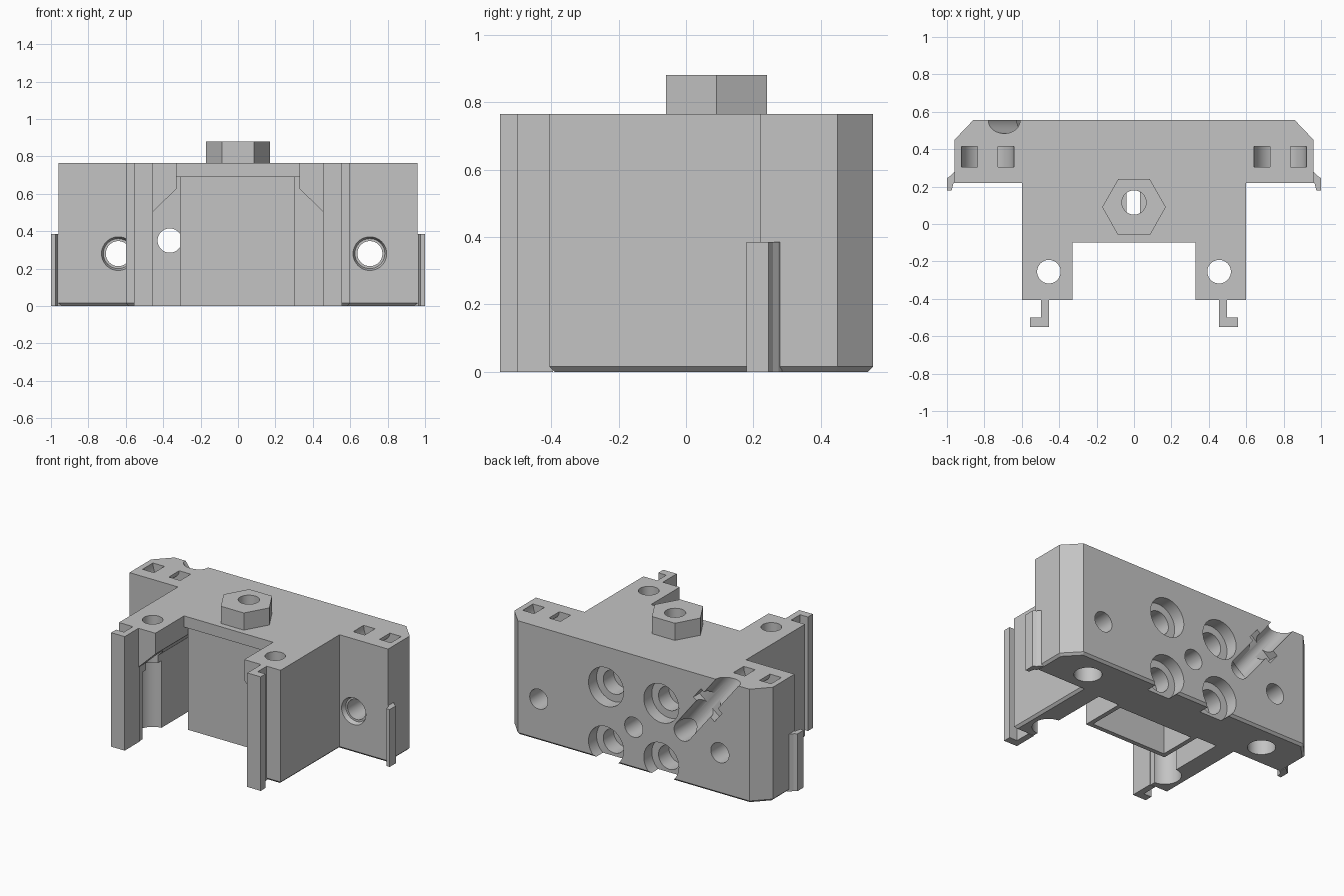
import bpy, bmesh, math
from mathutils import Matrix, Vector

cube = bpy.data.objects.get("Cube")
if cube:
    bpy.data.objects.remove(cube, do_unlink=True)

grey = bpy.data.materials.new("plain grey")
grey.use_nodes = True
grey.diffuse_color = (0.55, 0.55, 0.55, 1)
grey.node_tree.nodes["Principled BSDF"].inputs["Base Color"].default_value = (0.55, 0.55, 0.55, 1)

HEIGHT = 0.765


def make_object(name, bm):
    bmesh.ops.recalc_face_normals(bm, faces=bm.faces)
    mesh = bpy.data.meshes.new(name)
    bm.to_mesh(mesh)
    bm.free()
    mesh.materials.append(grey)
    ob = bpy.data.objects.new(name, mesh)
    bpy.context.collection.objects.link(ob)
    return ob


def prism(name, points, low, high, axis="Z", chamfer=0):
    """Extrude an outline along z, or an x-z outline along y."""
    bm = bmesh.new()
    if axis == "Z":
        verts = [bm.verts.new((a, b, low)) for a, b in points]
        step = (0, 0, high - low)
    else:
        verts = [bm.verts.new((a, low, b)) for a, b in points]
        step = (0, high - low, 0)
    face = bm.faces.new(verts)
    top = bmesh.ops.extrude_face_region(bm, geom=[face])["geom"]
    bmesh.ops.translate(bm, vec=step, verts=[g for g in top if isinstance(g, bmesh.types.BMVert)])
    if chamfer:
        edges = [e for e in bm.edges if all(v.co.z < low + 0.001 for v in e.verts)]
        bmesh.ops.bevel(bm, geom=edges, offset=chamfer, segments=1, affect="EDGES")
    return make_object(name, bm)


def box(name, x0, x1, y0, y1, z0, z1):
    return prism(name, [(x0, y0), (x1, y0), (x1, y1), (x0, y1)], z0, z1)


def rod(name, start, end, radius, end_radius=None, sides=40):
    a, b = Vector(start), Vector(end)
    d = b - a
    bm = bmesh.new()
    bmesh.ops.create_cone(bm, cap_ends=True, segments=sides, radius1=radius,
                          radius2=radius if end_radius is None else end_radius, depth=d.length)
    turn = Vector((0, 0, 1)).rotation_difference(d.normalized()).to_matrix().to_4x4()
    bmesh.ops.transform(bm, matrix=Matrix.Translation((a + b) / 2) @ turn, verts=bm.verts)
    return make_object(name, bm)


def combine(target, other, operation="DIFFERENCE"):
    other.hide_render = True
    mod = target.modifiers.new("shape", "BOOLEAN")
    mod.operation = operation
    mod.solver = "EXACT"
    mod.object = other
    bpy.context.view_layer.update()
    graph = bpy.context.evaluated_depsgraph_get()
    mesh = bpy.data.meshes.new_from_object(target.evaluated_get(graph))
    target.modifiers.clear()
    target.data = mesh
    bpy.data.objects.remove(other, do_unlink=True)


# Main block: wide back plate with two forward legs
half = [(0.86, 0.555), (0.96, 0.45), (0.96, 0.22), (0.6, 0.22),
        (0.6, -0.405), (0.33, -0.405), (0.33, -0.1)]
outline = half + [(-x, y) for x, y in reversed(half)]
body = prism("carriage_body", outline, 0, HEIGHT, chamfer=0.015)

# Pocket between the legs with sloping shoulders
side = [(0.46, -0.1), (0.46, 0.5), (0.33, 0.625), (0.33, 0.69)]
pocket = side + [(-x, z) for x, z in reversed(side)]
combine(body, prism("pocket_cutter", pocket, -0.6, 0.22, "Y"))

# Hollow central housing
combine(body, box("housing", -0.31, 0.305, -0.085, 0.24, 0, 0.71), "UNION")
combine(body, box("housing_cutter", -0.28, 0.275, -0.055, 0.2, -0.1, 0.6))

# Hexagonal boss with a round hole over a narrow slot
hexagon = [(0.17 * math.cos(i * math.pi / 3), 0.09 + 0.173 * math.sin(i * math.pi / 3))
           for i in range(6)]
combine(body, prism("hex_boss", hexagon, HEIGHT - 0.02, 0.88), "UNION")
combine(body, rod("boss_hole", (0, 0.115, 0.67), (0, 0.115, 1), 0.065))
combine(body, box("boss_slot", -0.04, 0.033, 0.05, 0.18, 0.55, 0.69))

for s in (-1, 1):
    # Leg bores, with a wider recess from below
    combine(body, rod("leg_bore", (s * 0.455, -0.255, -0.1), (s * 0.455, -0.255, 0.9), 0.063))
    combine(body, rod("leg_recess", (s * 0.455, -0.255, -0.1), (s * 0.455, -0.255, 0.45), 0.1))
    # Curved tie loops entering the top of each wing
    arc = [math.pi + math.pi * i / 16 for i in range(17)]
    ring = [(0.14, a) for a in arc] + [(0.055, a) for a in reversed(arc)]
    loop = [(s * 0.782 + r * math.cos(a), HEIGHT + r * math.sin(a)) for r, a in ring]
    loop = [(loop[0][0], 0.8)] + loop[:17] + [(loop[16][0], 0.8), (loop[17][0], 0.8)] \
        + loop[17:] + [(loop[33][0], 0.8)]
    combine(body, prism("tie_loop", loop, 0.305, 0.415, "Y"))
    # Blind holes under the wings
    combine(body, rod("under_hole", (s * 0.68, 0.38, -0.1), (s * 0.68, 0.38, 0.12), 0.085))
    # Counterbored sockets on the back
    for z in (0.1, 0.495):
        combine(body, rod("socket", (s * 0.205, 0.47, z), (s * 0.205, 0.7, z), 0.13))
        combine(body, rod("socket_core", (s * 0.205, 0.36, z), (s * 0.205, 0.5, z), 0.08))

# Through holes in the wings with a conical front lead-in
for x in (-0.64, 0.705):
    combine(body, rod("wing_hole", (x, 0, 0.28), (x, 0.8, 0.28), 0.067))
    combine(body, rod("wing_lead_in", (x, 0.19, 0.28), (x, 0.25, 0.28), 0.1, 0.08))
combine(body, rod("centre_hole", (0, 0.35, 0.28), (0, 0.8, 0.28), 0.067))

# Cable passage with a diagonal groove up the back
combine(body, rod("cable_hole", (-0.365, 0.1, 0.35), (-0.365, 0.8, 0.35), 0.065))
combine(body, rod("cable_groove", (-0.365, 0.55, 0.35), (-0.744, 0.55, 0.828), 0.066))
along = Vector((-0.62, 0.78))
across = Vector((0.78, 0.62))
mid = Vector((-0.55, 0.575))
notch = [mid + along * a * 0.045 + across * b * 0.1
         for a, b in ((-1, -1), (1, -1), (1, 1), (-1, 1))]
combine(body, prism("groove_notch", notch, 0.49, 0.7, "Y"))

# Hooked rails on the legs and small clips on the wing ends
hook = [(0.455, -0.395), (0.455, -0.552), (0.555, -0.552),
        (0.555, -0.5), (0.497, -0.5), (0.497, -0.395)]
clip = [(0.95, 0.285), (0.965, 0.275), (0.98, 0.258), (1.0, 0.245), (1.0, 0.18),
        (0.975, 0.18), (0.965, 0.22), (0.95, 0.225)]
for s, label in ((-1, "right"), (1, "left")):
    prism(label + "_hook_rail", [(s * x, y) for x, y in hook], 0, HEIGHT)
    prism(label + "_wing_clip", [(s * x, y) for x, y in clip], 0, 0.385)

# Smooth the bores while keeping crisp edges
bpy.ops.object.select_all(action="DESELECT")
body.select_set(True)
bpy.context.view_layer.objects.active = body
bpy.ops.object.shade_smooth_by_angle(angle=math.radians(25))
